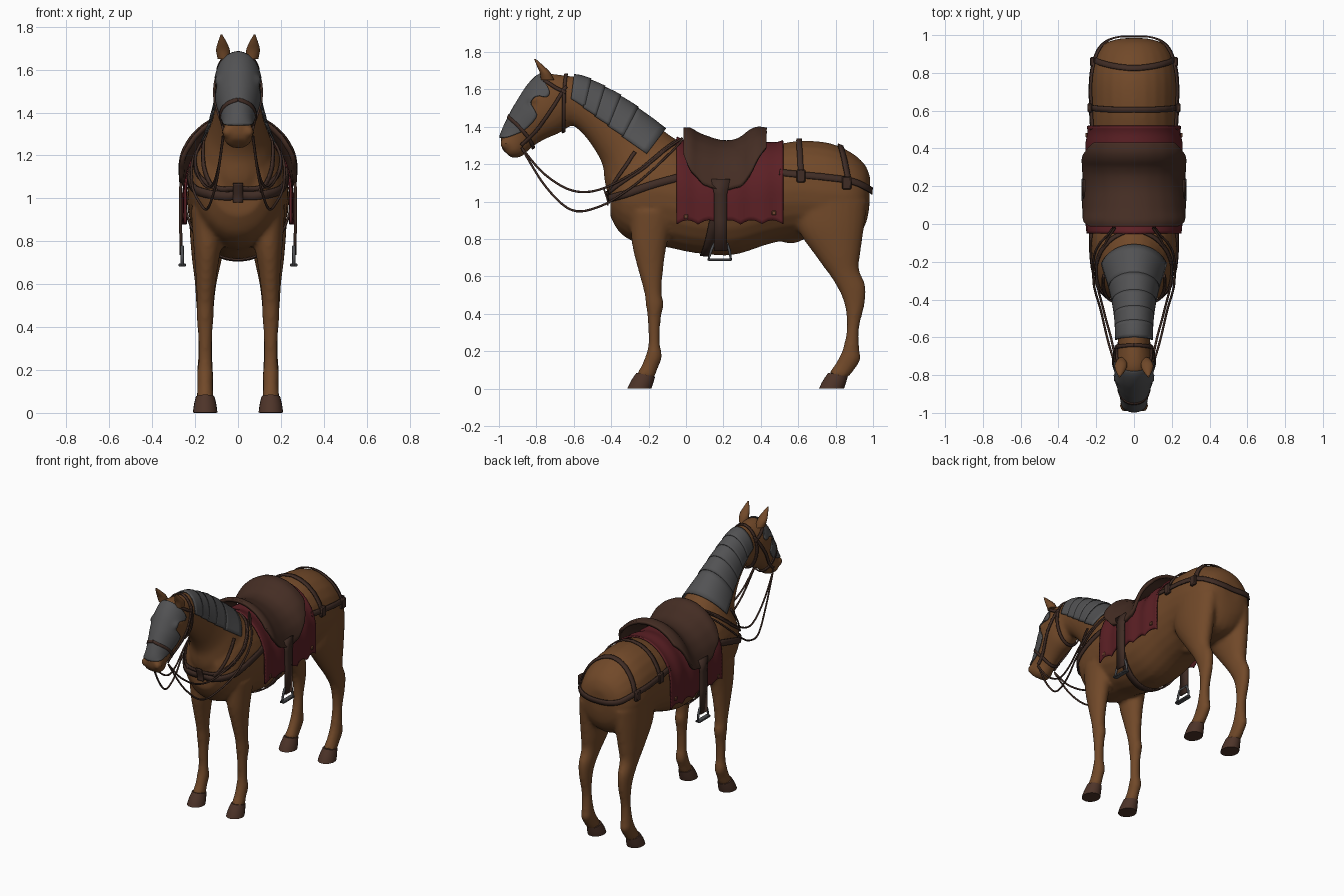
import bpy, bmesh, math
from mathutils import Vector as V
from mathutils.bvhtree import BVHTree

if "Cube" in bpy.data.objects:
    bpy.data.objects.remove(bpy.data.objects["Cube"])

def material(name, *rgb):
    m = bpy.data.materials.new(name)
    m.diffuse_color = (*rgb, 1)
    m.use_nodes = True
    m.node_tree.nodes["Principled BSDF"].inputs["Base Color"].default_value = m.diffuse_color
    return m

COAT = material("chestnut coat", .165, .066, .022)
HOOF = material("hoof brown", .075, .034, .022)
SADDLE = material("saddle leather", .058, .026, .017)
STRAP = material("strap leather", .05, .025, .018)
CLOTH = material("dark red cloth", .105, .014, .018)
PLATE = material("armour grey", .085, .085, .088)
STEEL = material("stirrup steel", .075, .078, .085)
STUD = material("copper stud", .17, .06, .03)

def spline(rows, k=5):
    """Catmull-Rom through tuples of any length."""
    out = []
    for i in range(len(rows) - 1):
        a, b, c, d = rows[max(i - 1, 0)], rows[i], rows[i + 1], rows[min(i + 2, len(rows) - 1)]
        for j in range(k):
            t = j / k
            out.append(tuple(.5 * (2 * q + (r - p) * t + (2 * p - 5 * q + 4 * r - s) * t * t
                       + (3 * q - p - 3 * r + s) * t ** 3) for p, q, r, s in zip(a, b, c, d)))
    return out + [tuple(rows[-1])]

def finish(name, bm, mat):
    bmesh.ops.recalc_face_normals(bm, faces=bm.faces)
    me = bpy.data.meshes.new(name)
    bm.to_mesh(me)
    bm.free()
    ob = bpy.data.objects.new(name, me)
    me.materials.append(mat)
    bpy.context.collection.objects.link(ob)
    return ob

def loft(bm, rings, side=1, n=24, k=5):
    """Ellipse rings given as (y, z) of two opposite points, half width, centre x."""
    prev = None
    for ty, tz, by, bz, w, x in spline(rings, k):
        c, up = V((x * side, (ty + by) / 2, (tz + bz) / 2)), V((0, ty - by, tz - bz)) / 2
        ring = [bm.verts.new(c + up * math.cos(a) + V((w * math.sin(a), 0, 0)))
                for a in (2 * math.pi * i / n for i in range(n))]
        if prev:
            for i in range(n):
                bm.faces.new((prev[i], prev[i - 1], ring[i - 1], ring[i]))
        else:
            bm.faces.new(ring)
        prev = ring
    bm.faces.new(prev)

def ball(bm, loc, size):
    r = bmesh.ops.create_icosphere(bm, subdivisions=3, radius=1)
    for v in r["verts"]:
        v.co = V(loc) + V(a * b for a, b in zip(v.co, size))

# Horse body: overlapping lofts fused into one skin
TORSO = [(.985, 1.13, .98, .97, .07, 0), (.955, 1.2, .96, .88, .15, 0), (.88, 1.265, .9, .8, .205, 0),
         (.76, 1.315, .78, .78, .23, 0), (.6, 1.325, .6, .8, .23, 0), (.45, 1.3, .45, .775, .235, 0),
         (.25, 1.285, .25, .715, .24, 0), (.05, 1.29, .05, .725, .235, 0), (-.1, 1.34, -.1, .755, .23, 0),
         (-.22, 1.34, -.25, .775, .215, 0), (-.32, 1.28, -.35, .83, .185, 0), (-.4, 1.2, -.405, .92, .12, 0)]
NECK = [(0, 1.3, -.38, .95, .19, 0), (-.1, 1.365, -.43, 1.08, .165, 0), (-.2, 1.445, -.445, 1.19, .13, 0),
        (-.33, 1.54, -.49, 1.28, .105, 0), (-.45, 1.61, -.55, 1.36, .092, 0),
        (-.57, 1.665, -.61, 1.41, .087, 0), (-.67, 1.675, -.65, 1.41, .087, 0)]
HEAD = [(-.62, 1.67, -.59, 1.42, .08, 0), (-.76, 1.685, -.64, 1.39, .1, 0), (-.83, 1.635, -.68, 1.365, .105, 0),
        (-.88, 1.565, -.75, 1.335, .095, 0), (-.925, 1.49, -.81, 1.3, .077, 0),
        (-.96, 1.42, -.85, 1.265, .066, 0), (-.99, 1.345, -.88, 1.24, .07, 0), (-.985, 1.28, -.93, 1.232, .05, 0)]
FORE = [(-.3, .95, -.06, .95, .075, .145), (-.29, .78, -.1, .78, .065, .143), (-.26, .65, -.12, .65, .05, .148),
        (-.225, .52, -.13, .52, .04, .152), (-.215, .45, -.12, .45, .04, .153), (-.205, .37, -.135, .37, .034, .153),
        (-.2, .25, -.14, .25, .032, .153), (-.212, .19, -.128, .17, .038, .153),
        (-.235, .13, -.15, .11, .036, .153), (-.265, .075, -.17, .055, .042, .153)]
HIND = [(.58, 1, .97, 1, .1, .125), (.6, .85, .955, .88, .088, .138), (.7, .7, .935, .74, .07, .145),
        (.78, .59, .925, .64, .052, .15), (.83, .5, .96, .55, .043, .153), (.853, .42, .955, .45, .037, .153),
        (.86, .32, .925, .32, .033, .153), (.84, .22, .928, .2, .036, .153),
        (.82, .17, .935, .16, .038, .153), (.79, .12, .9, .1, .037, .153), (.76, .08, .86, .055, .042, .153)]
bm = bmesh.new()
for part in (TORSO, NECK, HEAD):
    loft(bm, part)
for s in (1, -1):
    loft(bm, FORE, s)
    loft(bm, HIND, s)
    ball(bm, (s * .08, -.81, 1.545), (.025, .03, .025))
    ball(bm, (s * .05, -.965, 1.31), (.026, .03, .03))
ball(bm, (0, .56, .815), (.045, .07, .04))
body = finish("horse_body", bm, COAT)
m = body.modifiers.new("fuse", 'REMESH')
m.mode, m.voxel_size = 'VOXEL', .0125
m = body.modifiers.new("soften", 'SMOOTH')
m.factor, m.iterations = .5, 6
dg = bpy.context.evaluated_depsgraph_get()
fused = bpy.data.meshes.new_from_object(body.evaluated_get(dg))
body.modifiers.clear()
body.data = fused
fused.materials.clear()
fused.materials.append(COAT)
skin = BVHTree.FromPolygons([v.co for v in fused.vertices], [p.vertices[:] for p in fused.polygons])

# Ears and hooves
for s, word in ((1, "left"), (-1, "right")):
    bm = bmesh.new()
    loft(bm, [(-.775, 1.65, -.705, 1.65, .03, .065), (-.782, 1.69, -.725, 1.69, .033, .07),
              (-.797, 1.725, -.76, 1.725, .022, .073), (-.812, 1.763, -.803, 1.763, .004, .077)], s, 14)
    finish(word + "_ear", bm, COAT)
    for leg, f, b in (("front", -.27, -.165), ("hind", .755, .865)):
        bm = bmesh.new()
        loft(bm, [(f + .005, .085, b, .065, .044, .153), (f - .025, .04, b - .01, .03, .053, .153),
                  (f - .043, .002, b - .02, 0, .057, .153)], s, 20, 3)
        finish(f"{word}_{leg}_hoof", bm, HOOF)

def patch(name, rows, mat, thick):
    """Sheet through rows of points, given a thickness."""
    bm = bmesh.new()
    g = [[bm.verts.new(p) for p in r] for r in rows]
    for r, q in zip(g, g[1:]):
        for i in range(len(r) - 1):
            bm.faces.new((r[i], r[i + 1], q[i + 1], q[i]))
    ob = finish(name, bm, mat)
    m = ob.modifiers.new("thickness", 'SOLIDIFY')
    m.thickness, m.offset = thick, 0
    return ob

def hit(o, d, off):
    p = skin.ray_cast(o, d, .5)[0]
    return (p if p else o + d * .1) + d * off

def wrap(rows, off, n=20):
    """Each row arches over the skin from side to side: crest (y, z) and edge (y, z)."""
    out = []
    for ty, tz, ly, lz in rows:
        up = V((0, ty - ly, tz - lz)).normalized()
        out.append([hit(V((0, ly, lz)), up * math.cos(a) + V((math.sin(a), 0, 0)), off)
                    for a in (math.pi * (i / n - .5) for i in range(n + 1))])
    return out

# Neck plates, each one lapping over the next
cuts = [0, .31, .5, .67, .82, 1]
crest = lambda t: (-.11 - .49 * t, 1.38 + .36 * t - .07 * t * t, -.21 - .405 * t, 1.25 + .3 * t)
for i in range(5):
    a, b = cuts[i], cuts[i + 1] + (.02 if i < 4 else 0)
    rows = wrap([crest(a + (b - a) * j / 5) for j in range(6)], .01)
    for j, r in enumerate(rows):
        for p in r:
            p.z += .007 * (1 - j / 5)
    patch(f"neck_plate_{i + 1}", rows, PLATE, .008)

# Face armour with a notch at each eye
MASK = [(-.785, 1.69, -.765, 1.655), (-.80, 1.66, -.73, 1.59), (-.85, 1.61, -.745, 1.56), (-.87, 1.58, -.8, 1.565),
        (-.9, 1.53, -.83, 1.53), (-.915, 1.51, -.81, 1.49), (-.94, 1.47, -.8, 1.45),
        (-.96, 1.43, -.86, 1.385), (-.98, 1.385, -.91, 1.36), (-.995, 1.34, -.955, 1.345)]
patch("face_armour", wrap(spline(MASK, 3), .006), PLATE, .008)

def drape(y, zb, off, n=20):
    """Half section hanging over the back at y, down to height zb, mirrored."""
    o, pt = V((0, y, 1)), lambda a: hit(V((0, y, 1)), V((math.sin(a), 0, math.cos(a))), off(a))
    top = 0
    while top < 2.2 and pt(top).z > zb:
        top += .01
    half, x = [], 0
    for i in range(n + 1):
        p = pt(top * i / n)
        x = p.x = max(x, p.x)
        half.append(p)
    return [V((-p.x, p.y, p.z)) for p in half[:0:-1]] + half

# Saddle cloth with a scalloped hem
rows = []
for i in range(41):
    t = i / 40
    rows.append(drape(-.05 + .57 * t, .88 + .022 * abs(math.sin(t * math.pi * 5)), lambda a: .014 + .004 * math.sin(t * 25)))
patch("saddle_cloth", rows, CLOTH, .01)

# Saddle: seat height and flap edge along its length
SEAT = [(-.012, 1.385, 1.25), (.02, 1.385, 1.175), (.06, 1.362, 1.13), (.1, 1.345, 1.09), (.18, 1.32, 1.065),
        (.25, 1.32, 1.07), (.3, 1.34, 1.09), (.345, 1.375, 1.15), (.385, 1.39, 1.23), (.43, 1.385, 1.29)]
rows = []
for y, zt, zb in spline(SEAT, 4):
    lift = zt - hit(V((0, y, 1)), V((0, 0, 1)), 0).z - .028
    rows.append(drape(y, zb, lambda a: .028 + lift * max(math.cos(a), 0)))
patch("saddle", rows, SADDLE, .022)

def band(name, pts, width, off=.009):
    """Flat strap laid on the skin along a rough path."""
    line = [skin.find_nearest(V(p))[:2] for p in spline(pts, 8)]
    rows = []
    for i, (p, n) in enumerate(line):
        t = line[min(i + 1, len(line) - 1)][0] - line[max(i - 1, 0)][0]
        s = t.cross(n).normalized() * width / 2
        rows.append([p + n * off - s, p + n * off, p + n * off + s])
    patch(name, rows, STRAP, .009)

def both(pts):
    return pts + [(-x, y, z) for x, y, z in pts[-2::-1]]

# Harness straps across the middle
band("breast_strap", both([(.23, -.04, 1.13), (.225, -.18, 1.09), (.18, -.32, 1.04), (.1, -.41, 1.015), (0, -.43, 1.01)]), .04)
band("breast_strap_tab", [(0, -.44, 1.07), (0, -.43, .98)], .045, .014)
band("collar_strap", both([(0, -.02, 1.34), (.13, -.1, 1.28), (.18, -.23, 1.17), (.12, -.38, 1.06), (0, -.44, 1.04)]), .022)
band("rump_strap", both([(.23, .5, 1.16), (.23, .61, 1.145), (.23, .75, 1.13), (.2, .87, 1.11),
                         (.13, .96, 1.07), (0, 1, 1.055)]), .035, .011)
band("front_rump_strap", both([(.235, .615, 1.14), (.2, .61, 1.24), (.1, .605, 1.31), (0, .605, 1.33)]), .03)
band("rear_rump_strap", both([(.21, .87, 1.11), (.18, .855, 1.19), (.1, .835, 1.27), (0, .825, 1.3)]), .03)
band("girth", both([(.24, .17, 1.05), (.235, .15, .9), (.15, .12, .76), (0, .1, .71)]), .05)
band("head_collar", both([(0, -.64, 1.69), (.08, -.65, 1.61), (.09, -.655, 1.5), (.06, -.655, 1.41), (0, -.66, 1.38)]), .018)
band("nose_band", both([(0, -.95, 1.46), (.07, -.9, 1.41), (.065, -.84, 1.34), (0, -.82, 1.29)]), .018)

def tube(name, pts, r, mat, closed=False):
    cu = bpy.data.curves.new(name, 'CURVE')
    cu.dimensions, cu.bevel_depth, cu.bevel_resolution = '3D', r, 2
    sp = cu.splines.new('POLY')
    sp.points.add(len(pts) - 1)
    for q, p in zip(sp.points, pts):
        q.co = (*p, 1)
    sp.use_cyclic_u = closed
    cu.materials.append(mat)
    bpy.context.collection.objects.link(bpy.data.objects.new(name, cu))

def outside(p):
    loc, n = skin.find_nearest(V(p))[:2]
    return loc + n * .01 if (V(p) - loc).dot(n) < .01 else V(p)

def box(name, loc, size, mat):
    bm = bmesh.new()
    bmesh.ops.create_cube(bm, size=1)
    for v in bm.verts:
        v.co = V(loc) + V(a * b for a, b in zip(v.co, size))
    ob = finish(name, bm, mat)
    m = ob.modifiers.new("soft edges", 'BEVEL')
    m.width = min(size) * .25

for s, word in ((1, "left"), (-1, "right")):
    side = lambda pts: [(x * s, y, z) for x, y, z in pts]
    # Bridle and reins
    band(word + "_cheek_strap", side([(.09, -.64, 1.62), (.1, -.73, 1.48), (.08, -.81, 1.37), (.07, -.88, 1.3)]), .018)
    band(word + "_brow_strap", side([(.08, -.645, 1.58), (.09, -.7, 1.61), (.08, -.76, 1.655)]), .018)
    band(word + "_shoulder_strap", side([(.14, -.27, 1.26), (.15, -.34, 1.15), (.1, -.41, 1.03)]), .018)
    for i, path in enumerate(([(.07, -.88, 1.29), (.09, -.76, 1.15), (.12, -.61, 1.06), (.16, -.46, 1.065),
                               (.2, -.27, 1.16), (.16, -.12, 1.27), (.1, -.02, 1.34)],
                              [(.07, -.875, 1.28), (.1, -.75, 1.08), (.14, -.61, .955), (.175, -.46, .975),
                               (.215, -.3, 1.07), (.19, -.14, 1.2), (.11, -.02, 1.33)])):
        tube(f"{word}_rein_{i + 1}", [outside(p) for p in spline(side(path), 6)], .006, STRAP)
    # Buckles on the rump strap and studs on the cloth
    for y, z in ((.615, 1.14), (.865, 1.105)):
        p, n = skin.find_nearest(V((s * .24, y, z)))[:2]
        box(word + "_buckle", p + n * .014, (.024, .05, .07), STRAP)
    for y, z in ((0, .92), (.245, .915), (.47, .94)):
        r = skin.ray_cast(V((s * .5, y, z)), V((-s, 0, 0)))[0]
        x = max(abs(r.x) + .02, .25)
        box(word + "_cloth_stud", (s * x, y, z), (.016, .024, .024), STUD)
    # Stirrup leather and iron
    patch(word + "_stirrup_leather", [[V((s * x, .185 + d * w, z)) for d in (-1, 1)] for x, w, z in
          ((.262, .05, 1.12), (.268, .035, 1.04), (.268, .034, .9), (.265, .036, .735))], STRAP, .014)
    tube(word + "_stirrup_iron", side([(.26, .15, .775), (.26, .22, .775), (.26, .232, .74), (.26, .24, .69),
                                       (.26, .12, .69), (.26, .135, .74)]), .008, STEEL, True)
    box(word + "_stirrup_tread", (s * .26, .18, .689), (.034, .125, .014), STEEL)

for ob in bpy.data.objects:
    ob.select_set(ob.type == 'MESH')
bpy.context.view_layer.objects.active = body
bpy.ops.object.shade_smooth_by_angle(angle=math.radians(40))
